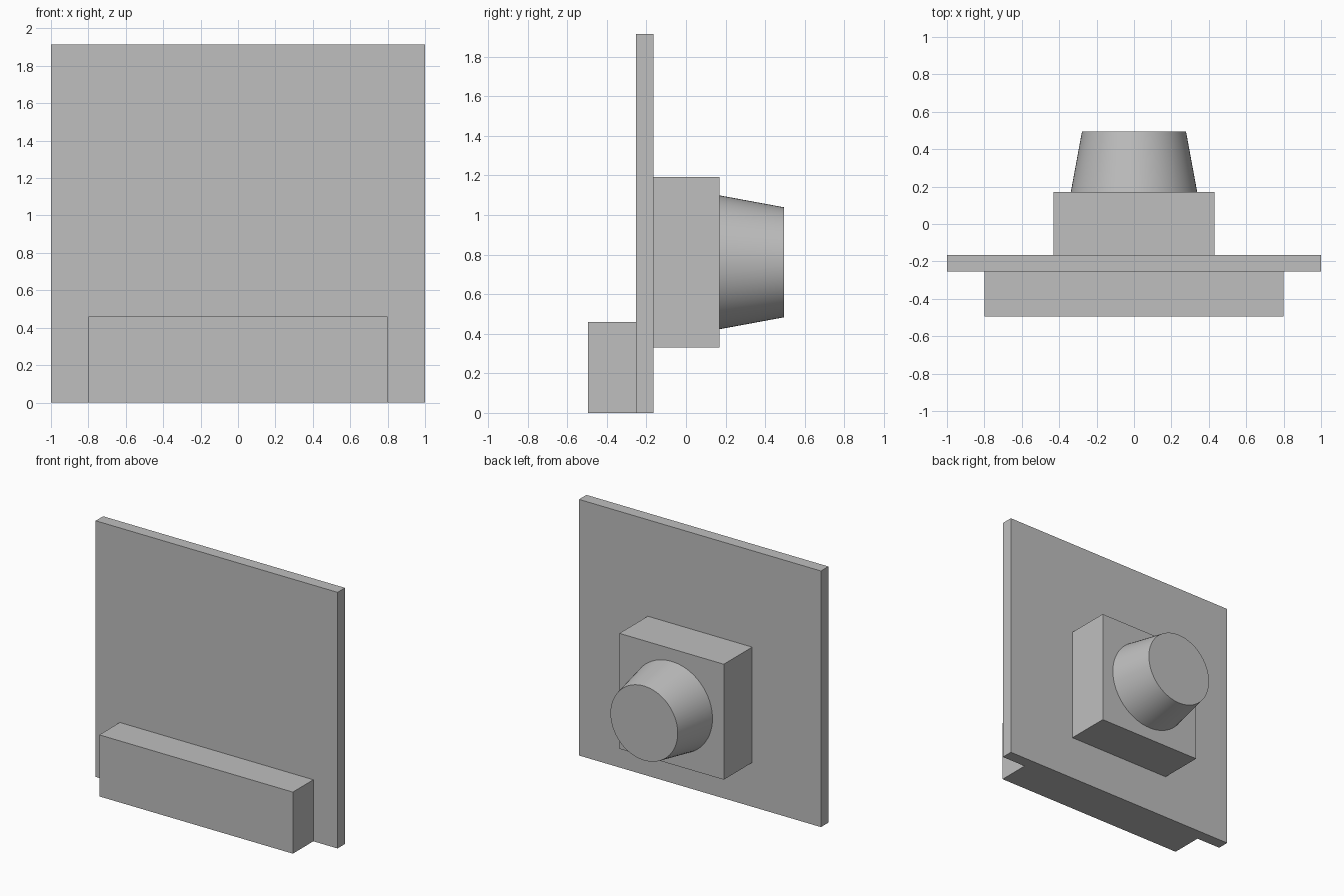
import bpy
import math

cube = bpy.data.objects.get("Cube")
if cube:
    bpy.data.objects.remove(cube, do_unlink=True)

# Single plain grey material
grey = bpy.data.materials.new("plain_grey")
grey.use_nodes = True
colour = (0.52, 0.52, 0.52, 1)
grey.diffuse_color = colour
grey.node_tree.nodes["Principled BSDF"].inputs["Base Color"].default_value = colour


def box(name, width, y0, y1, z0, z1):
    """Box centred on x, spanning the given depth and height ranges."""
    bpy.ops.mesh.primitive_cube_add(size=1, location=(0, (y0 + y1) / 2, (z0 + z1) / 2))
    obj = bpy.context.object
    obj.name = name
    obj.scale = (width, y1 - y0, z1 - z0)
    bpy.ops.object.transform_apply(location=False, rotation=False, scale=True)
    obj.data.materials.append(grey)
    return obj


FRONT, PANEL_FRONT, PANEL_BACK, BLOCK_BACK, BACK = -0.495, -0.253, -0.165, 0.17, 0.495

# Upright panel, front ledge and rear mounting block
box("panel", 2.0, PANEL_FRONT, PANEL_BACK, 0, 1.914)
box("front_ledge", 1.6, FRONT, PANEL_FRONT, 0, 0.46)
box("rear_block", 0.863, PANEL_BACK, BLOCK_BACK, 0.33, 1.193)

# Tapered round boss, narrowing toward the back
bpy.ops.mesh.primitive_cone_add(
    vertices=64, radius1=0.338, radius2=0.278, depth=BACK - BLOCK_BACK,
    location=(0, (BLOCK_BACK + BACK) / 2, 0.761), rotation=(-math.pi / 2, 0, 0))
boss = bpy.context.object
boss.name = "tapered_boss"
boss.data.materials.append(grey)
bpy.ops.object.shade_smooth_by_angle(angle=math.radians(30))
